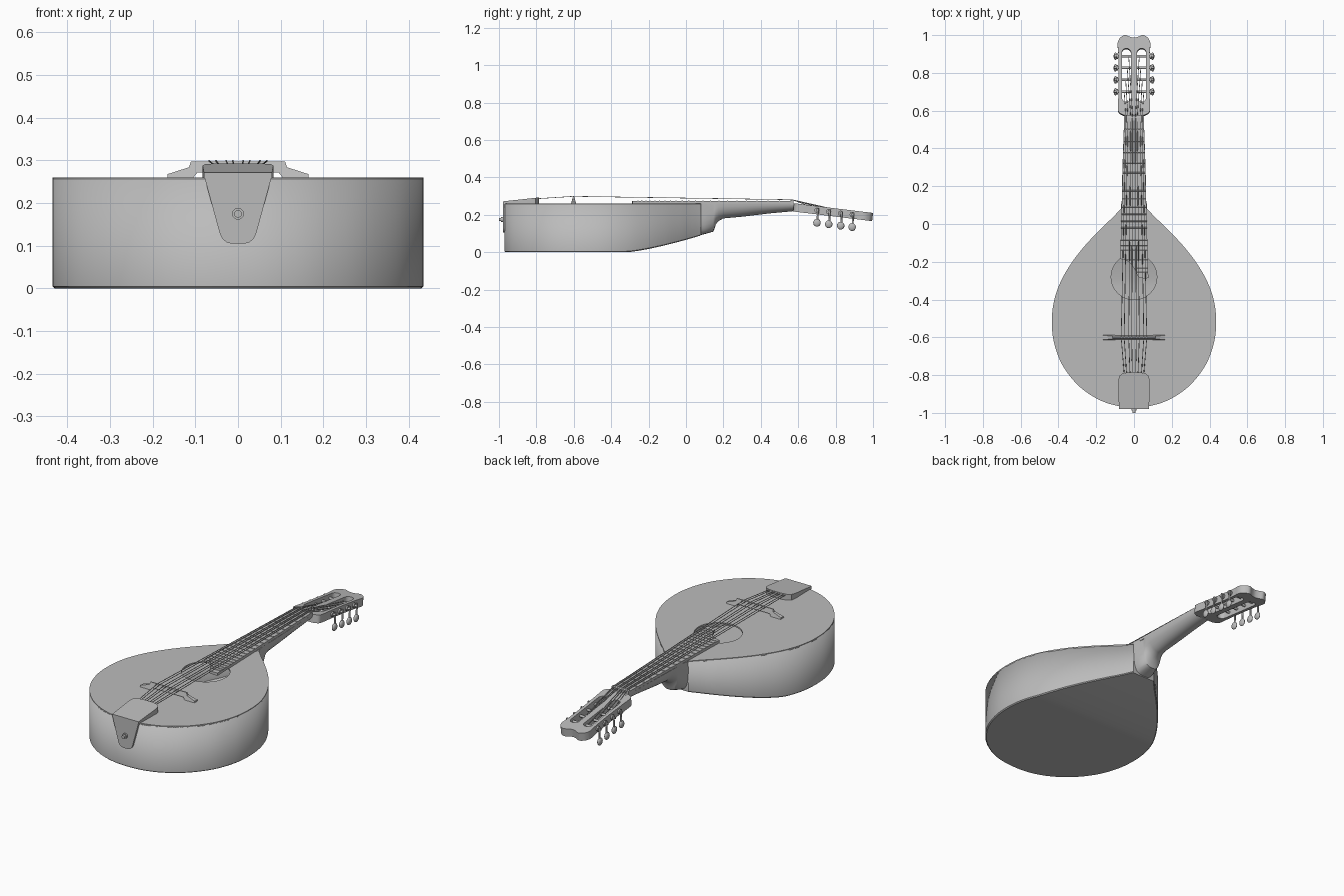
import bpy, bmesh, math
from mathutils import Matrix, Vector

if "Cube" in bpy.data.objects:
    bpy.data.objects.remove(bpy.data.objects["Cube"])

grey = bpy.data.materials.new("plain_grey")
grey.diffuse_color = (0.5, 0.5, 0.5, 1)
grey.use_nodes = True
grey.node_tree.nodes["Principled BSDF"].inputs["Base Color"].default_value = grey.diffuse_color


def spline(pts, n=6):
    """Catmull-Rom through pts; the first and last points only steer the curve."""
    out = []
    for i in range(1, len(pts) - 2):
        p0, p1, p2, p3 = (Vector(p) for p in pts[i - 1:i + 3])
        for k in range(n):
            t = k / n
            out.append(0.5 * (2 * p1 + (p2 - p0) * t + (2 * p0 - 5 * p1 + 4 * p2 - p3) * t * t
                              + (3 * p1 - p0 - 3 * p2 + p3) * t ** 3))
    return out + [Vector(pts[-2])]


def mirrored(half):
    """Close a right-hand half outline into a full loop."""
    return [(p[0], p[1]) for p in half] + [(-p[0], p[1]) for p in reversed(half) if p[0] > 1e-4]


def smooth(ob, angle=35):
    bpy.ops.object.select_all(action='DESELECT')
    ob.select_set(True)
    bpy.context.view_layer.objects.active = ob
    if ob.type == 'CURVE':
        bpy.ops.object.convert(target='MESH')
        ob = bpy.context.view_layer.objects.active
    bpy.ops.object.shade_smooth_by_angle(angle=math.radians(angle))
    return ob


def add(name, data):
    data.materials.append(grey)
    ob = bpy.data.objects.new(name, data)
    bpy.context.collection.objects.link(ob)
    return ob


def from_bm(name, bm, angle=35):
    bmesh.ops.remove_doubles(bm, verts=bm.verts, dist=1e-5)
    bmesh.ops.recalc_face_normals(bm, faces=bm.faces)
    me = bpy.data.meshes.new(name)
    bm.to_mesh(me)
    bm.free()
    return smooth(add(name, me), angle)


def plate(name, loops, z0, z1):
    """Flat plate from closed loops; inner loops become holes."""
    cu = bpy.data.curves.new(name, 'CURVE')
    cu.dimensions, cu.fill_mode, cu.extrude = '2D', 'BOTH', (z1 - z0) / 2
    for loop in loops:
        s = cu.splines.new('POLY')
        s.points.add(len(loop) - 1)
        for p, co in zip(s.points, loop):
            p.co = (co[0], co[1], 0, 1)
        s.use_cyclic_u = True
    ob = add(name, cu)
    ob.location.z = (z0 + z1) / 2
    return smooth(ob)


def tubes(name, paths, r, res=2):
    cu = bpy.data.curves.new(name, 'CURVE')
    cu.dimensions, cu.bevel_depth, cu.bevel_resolution, cu.use_fill_caps = '3D', r, res, True
    for path in paths:
        s = cu.splines.new('POLY')
        s.points.add(len(path) - 1)
        for p, co in zip(s.points, path):
            p.co = (*co, 1)
    return smooth(add(name, cu), 50)


def loft(name, rings, angle=35):
    bm = bmesh.new()
    rows = [[bm.verts.new(c) for c in ring] for ring in rings]
    for a, b in zip(rows, rows[1:]):
        for i in range(len(a)):
            j = (i + 1) % len(a)
            bm.faces.new((a[i], a[j], b[j], b[i]))
    bm.faces.new(rows[0])
    bm.faces.new(rows[-1])
    return from_bm(name, bm, angle)


# body: teardrop sides and a back that rises towards the heel
TOP = 0.26
half = spline([(-0.1, -0.96), (0, -0.97), (0.1, -0.96), (0.2, -0.923), (0.3, -0.85), (0.38, -0.745),
               (0.423, -0.63), (0.435, -0.52), (0.424, -0.41), (0.388, -0.305), (0.33, -0.205),
               (0.26, -0.115), (0.18, -0.03), (0.12, 0.028), (0.07, 0.08), (0.03, 0.13)])


def back_z(y):
    return 0.11 * (max(0, y + 0.32) / 0.47) ** 1.35


bm = bmesh.new()
rows = []
for x, y in half:
    yi = -0.4 + (y + 0.4) * 0.99
    rows.append([bm.verts.new(c) for c in (
        (x, y, TOP - 0.003), (x, y, back_z(y) + 0.005), (x * 0.987, yi, back_z(y)),
        (-x * 0.987, yi, back_z(y)), (-x, y, back_z(y) + 0.005), (-x, y, TOP - 0.003))])
bmesh.ops.remove_doubles(bm, verts=bm.verts, dist=1e-9)
for a, b in zip(rows[1:], rows[2:]):
    for i in range(5):
        bm.faces.new((a[i], a[i + 1], b[i + 1], b[i])) if a[0].is_valid else None
bm.faces.new(rows[-1])
# close the tail end of the shell
first = [v for v in bm.verts if v.is_valid and abs(v.co.x) < 1e-6]
first.sort(key=lambda v: -v.co.z)
t, m, b = first
r1 = rows[1]
for f in ((t, m, r1[1], r1[0]), (m, b, r1[2], r1[1]), (b, r1[3], r1[2]),
          (b, m, r1[4], r1[3]), (m, t, r1[5], r1[4])):
    bm.faces.new(f)
body = from_bm("body_shell", bm)
mod = body.modifiers.new("wall", 'SOLIDIFY')
mod.thickness, mod.offset = 0.008, -1

# soundboard with an open sound hole
hole = [(0.121 * math.cos(a * math.tau / 48), -0.28 + 0.121 * math.sin(a * math.tau / 48)) for a in range(48)]
plate("soundboard", [mirrored(half), hole], TOP - 0.008, TOP)

# neck and heel: U-shaped sections
rings = []
for y, w, zb, p in ((0.06, 0.07, 0.087, 0.55), (0.1, 0.069, 0.097, 0.6), (0.146, 0.06, 0.11, 0.7),
                    (0.152, 0.061, 0.125, 0.8), (0.16, 0.063, 0.15, 0.9), (0.175, 0.064, 0.168, 1),
                    (0.2, 0.064, 0.181, 1), (0.3, 0.061, 0.19, 1), (0.45, 0.056, 0.208, 1),
                    (0.59, 0.051, 0.221, 1)):
    ring = []
    for k in range(17):
        c, s = math.cos(math.pi * k / 16), abs(math.sin(math.pi * k / 16))
        ring.append((w * math.copysign(abs(c) ** p, c), y, 0.261 - (0.261 - zb) * s ** p))
    rings.append(ring)
loft("neck", rings, 40)

# fretboard with a curved end over the sound hole
def board_w(y):
    return 0.052 + (0.565 - y) * 0.0285


end = spline([(-0.09, -0.18), (-0.073, -0.185), (-0.03, -0.2), (0, -0.235), (0.022, -0.278),
              (0.045, -0.287), (0.076, -0.287), (0.1, -0.287)])
plate("fretboard", [[(0.052, 0.565), (-0.052, 0.565)] + [tuple(p) for p in end]], TOP, 0.275)
frets = []
for n in range(1, 22):
    y = 0.565 - 1.17 * (1 - 2 ** (-n / 12))
    left = -board_w(y) if y > -0.18 else min(p.x for p in end if p.y <= y)
    frets.append([(left, y, 0.275), (board_w(y), y, 0.275)])
tubes("frets", frets, 0.003, 1)
loft("nut", [[(x, 0.56, 0.255), (x, 0.575, 0.255), (x, 0.575, 0.278), (x, 0.56, 0.281)] for x in (-0.052, 0.052)])

# slotted headstock, tilted back
TILT, HY, HZ = 0.122, 0.575, 0.24


def head_pt(x, y, dz=0):
    return (x, y, HZ - math.tan(TILT) * (y - HY) + dz)


head = mirrored([(0.052, 0)] + [tuple(p) for p in spline(
    [(0.045, -0.01), (0.056, 0.0), (0.078, 0.012), (0.085, 0.035), (0.083, 0.1), (0.081, 0.22), (0.083, 0.33),
     (0.087, 0.38), (0.078, 0.405), (0.065, 0.418), (0.045, 0.426), (0.02, 0.416), (0, 0.412), (-0.02, 0.416)], 4)])
slots = []
for cx in (-0.04, 0.04):
    slots.append([(cx + 0.024 * math.cos(a), cy + 0.024 * math.sin(a))
                  for cy, a0 in ((0.331, 0), (0.094, math.pi))
                  for a in (a0 + math.pi * k / 10 for k in range(11))])
head_ob = plate("headstock", [head] + slots, -0.022, 0.022)
head_ob.location = (0, HY, HZ)
head_ob.rotation_euler.x = -TILT

# tuners: rollers, gears, stems and flat buttons
peg_y = (0.70, 0.763, 0.827, 0.888)
pegs = [(s, y) for s in (-1, 1) for y in peg_y]
tubes("tuner_rollers", [[head_pt(s * 0.01, y), head_pt(s * 0.09, y)] for s, y in pegs], 0.007)
tubes("tuner_gears", [[head_pt(s * 0.084, y), head_pt(s * 0.092, y)] for s, y in pegs], 0.014)
tubes("tuner_screws", [[head_pt(s * 0.09, y), head_pt(s * 0.105, y)] for s, y in pegs], 0.006)
tubes("tuner_stems", [[head_pt(s * 0.098, y + 0.006, 0.012), head_pt(s * 0.098, y + 0.003, -0.055)]
                      for s, y in pegs], 0.005)
bm = bmesh.new()
for s, y in pegs:
    bmesh.ops.create_uvsphere(bm, u_segments=16, v_segments=10, radius=1, matrix=Matrix.Translation(
        head_pt(s * 0.098, y, -0.067)) @ Matrix.Diagonal((0.010, 0.020, 0.021, 1)))
from_bm("tuner_buttons", bm, 60)

# bridge: footed profile tapering to a thin top
prof = [(0.105, 0.26), (0.165, 0.26), (0.165, 0.268), (0.115, 0.284), (0.11, 0.298)]
prof = [(0.095, 0.272)] + prof
prof = prof + [(-x, z) for x, z in reversed(prof)]
loft("bridge", [[(x, -0.601 + s * (0.014 - 0.011 * (z - 0.26) / 0.038), z) for x, z in prof] for s in (-1, 1)])

# tailpiece: sloping cover and a tapered plate down the tail
cover = [(0.08, -0.978), (0.083, -0.83), (0.078, -0.805), (0.06, -0.791), (0.03, -0.785)]
cover = cover + [(-x, y) for x, y in reversed(cover)]
loft("tailpiece_cover", [[(x, y, TOP - 0.001) for x, y in cover],
                         [(x, y, 0.272 + 0.11 * (y + 0.978)) for x, y in cover]])
drop = [(0.08, 0.272), (0.078, 0.258), (0.043, 0.13), (0.037, 0.117), (0.027, 0.108), (0.015, 0.105)]
drop = drop + [(-x, z) for x, z in reversed(drop)]
loft("tailpiece_drop", [[(x, y, z) for x, z in drop] for y in (-0.979, -0.967)])
tubes("end_pin", [[(0, -0.96, 0.175), (0, -0.988, 0.175)]], 0.014, 4)
tubes("end_pin_tip", [[(0, -0.98, 0.175), (0, -1.0, 0.175)]], 0.009, 4)

# four pairs of strings, tailpiece to bridge to nut to rollers
strings = []
for s in (-1, 1):
    for i, x in enumerate((0.068, 0.052, 0.028, 0.012)):
        strings.append([(s * x * 0.75, -0.80, 0.286), (s * x, -0.601, 0.299), (s * x * 0.62, 0.567, 0.281),
                        head_pt(s * (0.052 - 0.008 * i), peg_y[i], 0.007)])
tubes("strings", strings, 0.0018, 1)
